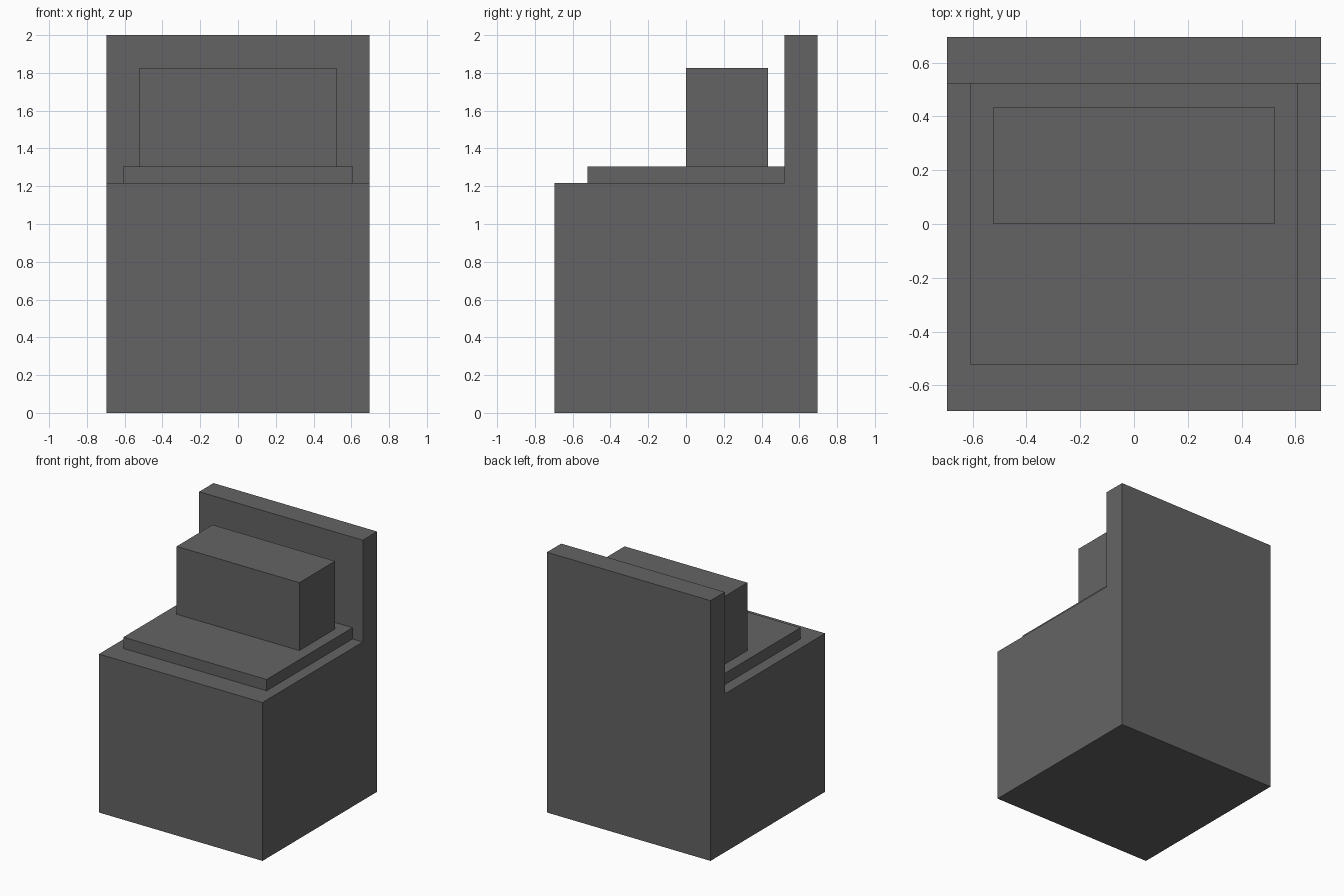
import bpy, bmesh

if "Cube" in bpy.data.objects:
    bpy.data.objects.remove(bpy.data.objects["Cube"])

U = 2 / 23  # modelling unit: the model is 23 units tall

grey = bpy.data.materials.new("dark_grey")
grey.diffuse_color = (0.127, 0.127, 0.13, 1)
grey.use_nodes = True
grey.node_tree.nodes["Principled BSDF"].inputs["Base Color"].default_value = grey.diffuse_color


def extrude_profile(name, profile, half_width):
    """Extrude a (y, z) profile across x, centred on x = 0."""
    bm = bmesh.new()
    face = bm.faces.new([bm.verts.new((-half_width * U, y * U, z * U)) for y, z in profile])
    new = bmesh.ops.extrude_face_region(bm, geom=[face])["geom"]
    verts = [v for v in new if isinstance(v, bmesh.types.BMVert)]
    bmesh.ops.translate(bm, verts=verts, vec=(2 * half_width * U, 0, 0))
    bmesh.ops.recalc_face_normals(bm, faces=bm.faces)
    mesh = bpy.data.meshes.new(name)
    bm.to_mesh(mesh)
    bm.free()
    mesh.materials.append(grey)
    obj = bpy.data.objects.new(name, mesh)
    bpy.context.collection.objects.link(obj)
    return obj


def box(name, half_width, y0, y1, z0, z1):
    return extrude_profile(name, [(y0, z0), (y1, z0), (y1, z1), (y0, z1)], half_width)


# Cabinet with the upright back panel in one L-shaped body
extrude_profile("cabinet_body", [(-8, 0), (8, 0), (8, 23), (6, 23), (6, 14), (-8, 14)], 8)
# Raised plate on the cabinet top
box("top_plate", 7, -6, 6, 14, 15)
# Block standing on the plate
box("upper_block", 6, 0, 5, 15, 21)
